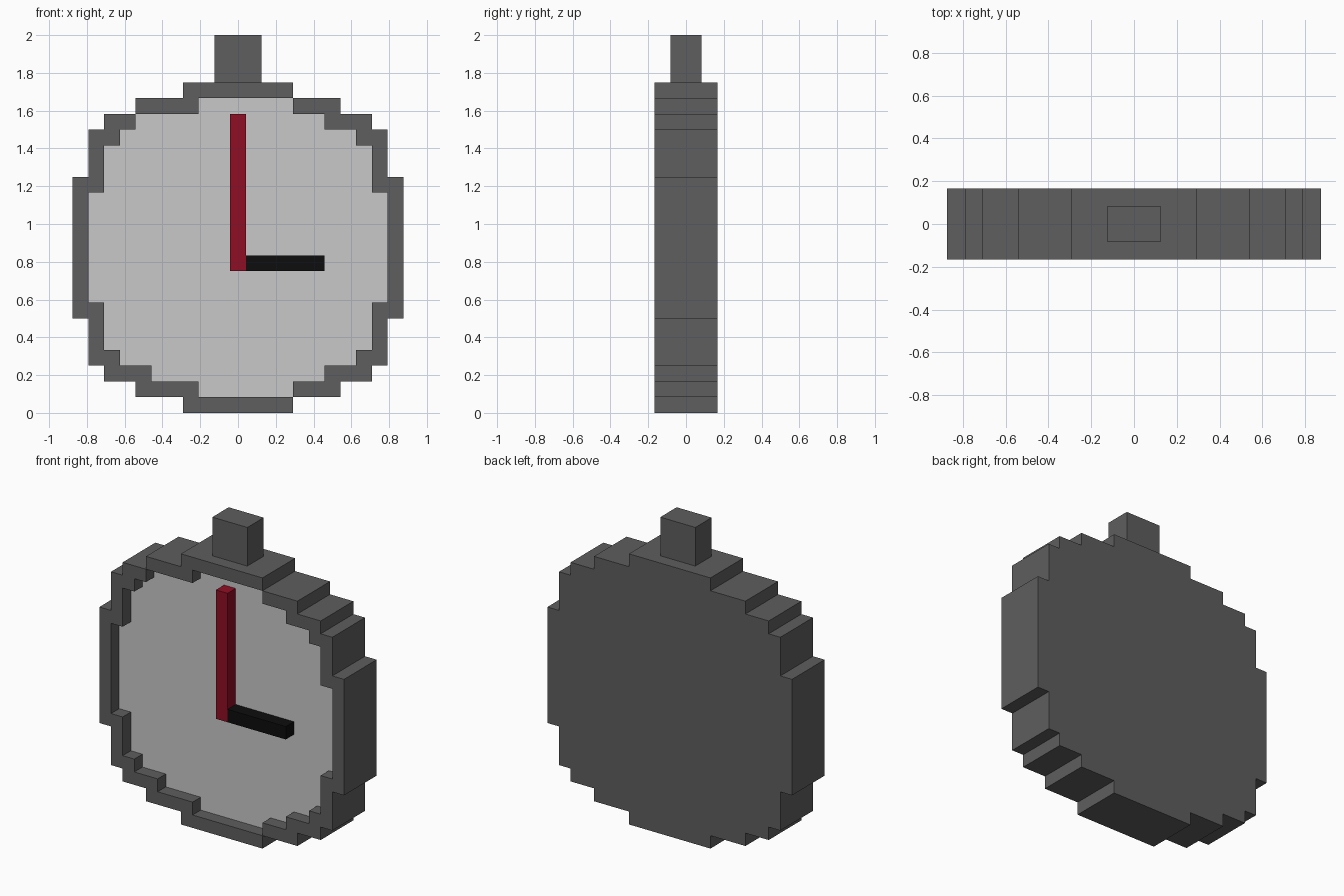
import bpy, bmesh

if "Cube" in bpy.data.objects:
    bpy.data.objects.remove(bpy.data.objects["Cube"])

U = 1 / 12  # one block


def material(name, rgb):
    m = bpy.data.materials.new(name)
    m.diffuse_color = (*rgb, 1)
    m.use_nodes = True
    m.node_tree.nodes["Principled BSDF"].inputs["Base Color"].default_value = m.diffuse_color
    return m


GREY = material("dark_grey", (0.112, 0.112, 0.112))
PALE = material("pale_grey", (0.58, 0.58, 0.58))
RED = material("deep_red", (0.28, 0.0045, 0.017))
BLACK = material("black", (0.004, 0.004, 0.004))


def finish(bm, name, mats):
    bmesh.ops.remove_doubles(bm, verts=bm.verts, dist=1e-5)
    bmesh.ops.recalc_face_normals(bm, faces=bm.faces)
    mesh = bpy.data.meshes.new(name)
    bm.to_mesh(mesh)
    bm.free()
    for m in mats:
        mesh.materials.append(m)
    ob = bpy.data.objects.new(name, mesh)
    bpy.context.collection.objects.link(ob)


def box(name, lo, hi, mat):
    """Box between two corners given in blocks."""
    bm = bmesh.new()
    bmesh.ops.create_cube(bm, size=1)
    for v in bm.verts:
        v.co = [(lo[i] if v.co[i] < 0 else hi[i]) * U for i in range(3)]
    finish(bm, name, [mat])


def cells(rows):
    """Block cells from (first row, last row, left, right) spans."""
    return {(x + .5, z) for z0, z1, l, r in rows for z in range(z0, z1 + 1)
            for x in range(int(l - .5), int(r - .5))}


# Case outline and the recessed dial, row by row
case = cells([(a, b, -w, w) for a, b, w in (
    (0, 0, 3.5), (1, 1, 6.5), (2, 2, 8.5), (3, 5, 9.5), (6, 14, 10.5),
    (15, 17, 9.5), (18, 18, 8.5), (19, 19, 6.5), (20, 20, 3.5))])
dial = cells([(1, 1, -2.5, 3.5), (2, 2, -5.5, 5.5), (3, 3, -7.5, 7.5),
              (4, 6, -8.5, 8.5), (7, 13, -9.5, 9.5), (14, 16, -8.5, 8.5),
              (17, 17, -7.5, 7.5), (18, 18, -6.5, 5.5), (19, 19, -2.5, 3.5)])

FRONT, FLOOR, BACK = -2, -1, 2
bm = bmesh.new()


def quad(pts, mat=0):
    f = bm.faces.new([bm.verts.new([c * U for c in p]) for p in pts])
    f.material_index = mat


def wall(a, b, y0, y1):
    quad([(a[0], y0, a[1]), (b[0], y0, b[1]), (b[0], y1, b[1]), (a[0], y1, a[1])])


for x, z in case:
    inner = (x, z) in dial
    ring = [(x, z), (x + 1, z), (x + 1, z + 1), (x, z + 1)]
    y = FLOOR if inner else FRONT
    quad([(a, y, b) for a, b in ring], int(inner))
    quad([(a, BACK, b) for a, b in ring])
    # Outer walls and recess walls
    for i, (dx, dz) in enumerate(((0, -1), (1, 0), (0, 1), (-1, 0))):
        a, b, n = ring[i], ring[(i + 1) % 4], (x + dx, z + dz)
        if n not in case:
            wall(a, b, FRONT, FLOOR)
            wall(a, b, FLOOR, BACK)
        elif inner and n not in dial:
            wall(a, b, FRONT, FLOOR)

# Merge the flat back, dial and walls into large faces
bmesh.ops.remove_doubles(bm, verts=bm.verts, dist=1e-5)
bmesh.ops.recalc_face_normals(bm, faces=bm.faces)
flat = [e for e in bm.edges if not all(abs(v.co.y - FRONT * U) < 1e-4 for v in e.verts)]
bmesh.ops.dissolve_limit(bm, angle_limit=0.02, verts=[], edges=flat, delimit={'MATERIAL'})
finish(bm, "watch_case", [GREY, PALE])

# Winding knob and hands
box("knob", (-1.5, -1, 21), (1.5, 1, 24), GREY)
box("long_hand", (-.5, FRONT, 9), (.5, FLOOR, 19), RED)
box("short_hand", (.5, FRONT, 9), (5.5, FLOOR, 10), BLACK)
